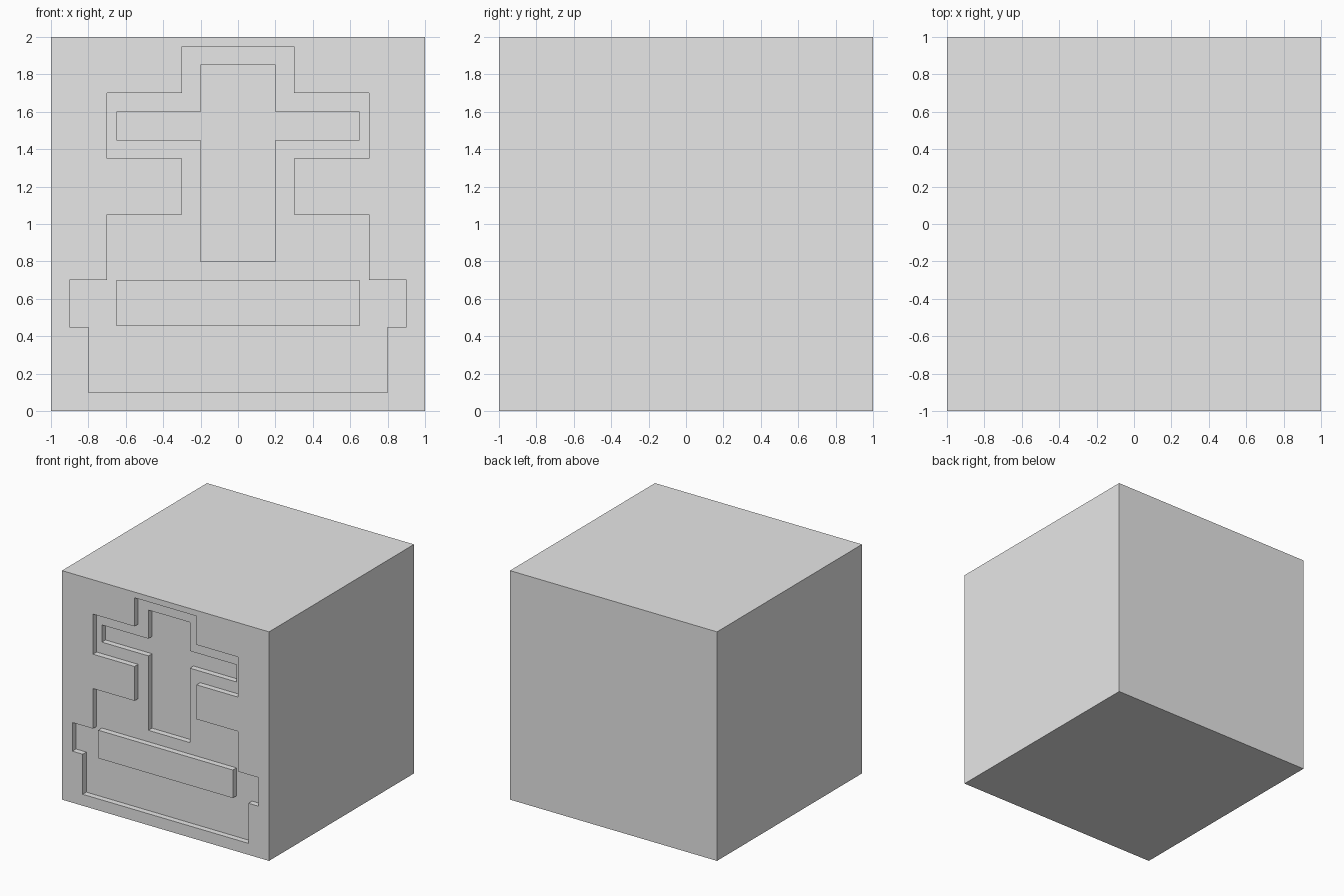
import bpy
import bmesh

old = bpy.data.objects.get("Cube")
if old:
    bpy.data.objects.remove(old, do_unlink=True)

grey = bpy.data.materials.new("plain_grey")
grey.use_nodes = True
grey.diffuse_color = (0.8, 0.8, 0.8, 1)
grey.node_tree.nodes["Principled BSDF"].inputs["Base Color"].default_value = (0.8, 0.8, 0.8, 1)


def stepped_prism(name, bands, y_front, y_back):
    """Mirrored stepped silhouette, as (half width, bottom, top) bands, run along y."""
    right = []
    for half, low, high in bands:
        right += [(half, low), (half, high)]
    outline = right + [(-x, z) for x, z in reversed(right)]
    bm = bmesh.new()
    face = bm.faces.new([bm.verts.new((x, y_front, z)) for x, z in outline])
    run = bmesh.ops.extrude_face_region(bm, geom=[face])
    moved = [v for v in run["geom"] if isinstance(v, bmesh.types.BMVert)]
    bmesh.ops.translate(bm, verts=moved, vec=(0, y_back - y_front, 0))
    bmesh.ops.recalc_face_normals(bm, faces=bm.faces)
    mesh = bpy.data.meshes.new(name)
    bm.to_mesh(mesh)
    bm.free()
    mesh.materials.append(grey)
    obj = bpy.data.objects.new(name, mesh)
    bpy.context.collection.objects.link(obj)
    return obj


def carve(body, cutter):
    """Cut a pocket out of the body and discard the cutter."""
    cutter.hide_render = True
    mod = body.modifiers.new("pocket", "BOOLEAN")
    mod.operation = "DIFFERENCE"
    mod.solver = "EXACT"
    mod.object = cutter
    bpy.context.view_layer.objects.active = body
    bpy.ops.object.modifier_apply(modifier=mod.name)
    bpy.data.objects.remove(cutter, do_unlink=True)


# Solid block
block = stepped_prism("block", [(1, 0, 2)], -1, 1)

# Shallow stepped pocket in the front
carve(block, stepped_prism("outer_pocket_cutter", [
    (0.8, 0.1, 0.45), (0.9, 0.45, 0.7), (0.7, 0.7, 1.05),
    (0.3, 1.05, 1.35), (0.7, 1.35, 1.7), (0.3, 1.7, 1.95)], -1.1, -0.95))

# Deeper cross-shaped pocket inside it
carve(block, stepped_prism("cross_pocket_cutter", [
    (0.2, 0.8, 1.45), (0.65, 1.45, 1.6), (0.2, 1.6, 1.85)], -1.1, -0.9))

# Raised bar, flush with the front of the block
stepped_prism("raised_bar", [(0.65, 0.455, 0.7)], -1, -0.94)
